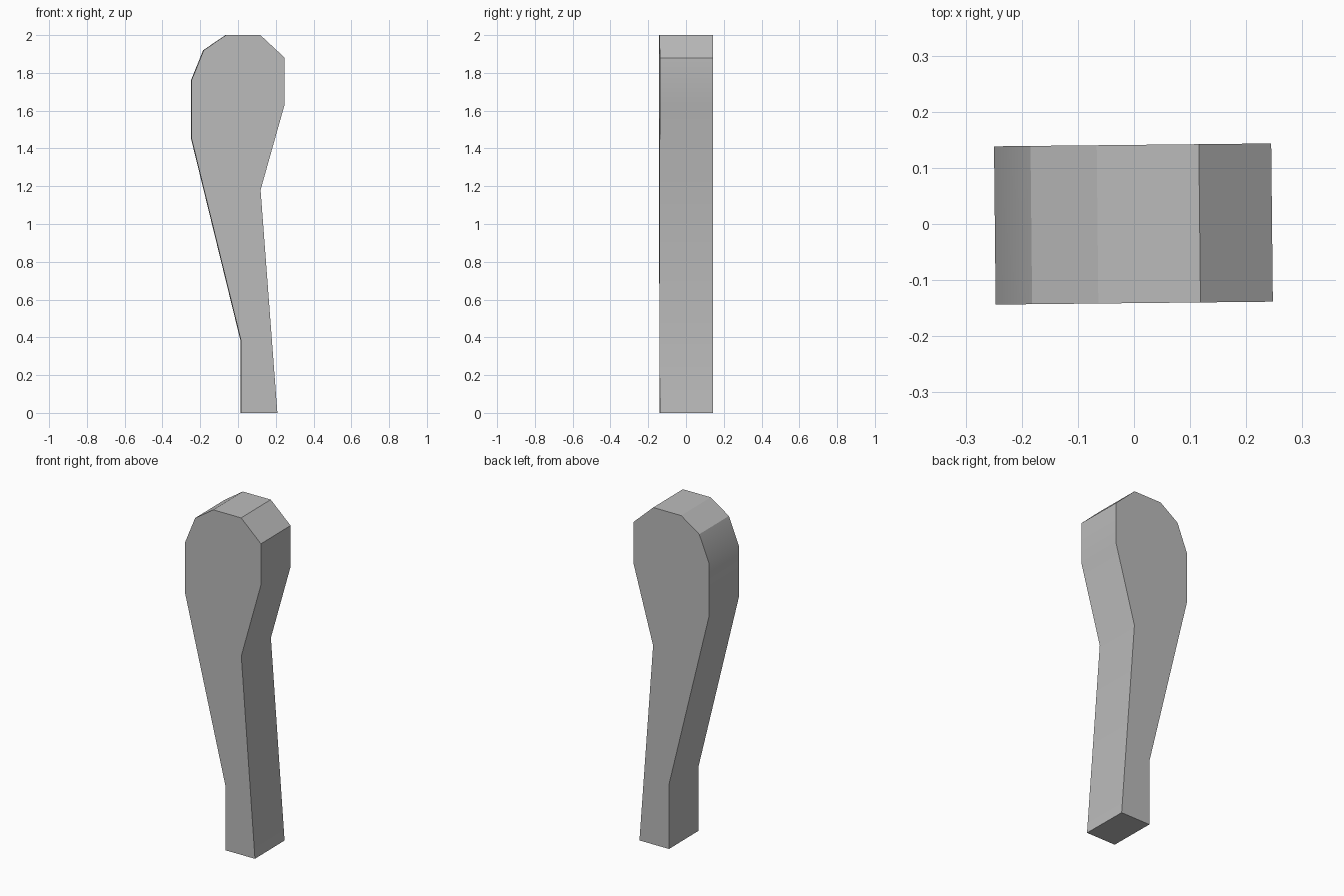
import bpy
import bmesh
import math
from mathutils import Matrix, Vector

cube = bpy.data.objects.get("Cube")
if cube:
    bpy.data.objects.remove(cube, do_unlink=True)

# Plain grey material
grey = bpy.data.materials.new("plain_grey")
grey.use_nodes = True
colour = (0.5, 0.5, 0.5, 1)
grey.diffuse_color = colour
grey.node_tree.nodes["Principled BSDF"].inputs["Base Color"].default_value = colour

# Outline of the club: narrow foot, long taper, faceted head
HALF_DEPTH = 0.141
outline = [
    (0.014, 0), (0.207, 0), (0.118, 1.18), (0.246, 1.635), (0.246, 1.88),
    (0.117, 2), (-0.065, 2), (-0.183, 1.92), (-0.248, 1.76),
    (-0.248, 1.455), (0.014, 0.385),
]

# Extrude the outline from front to back, with a very slight turn
bm = bmesh.new()
front = bm.faces.new([bm.verts.new((x, -HALF_DEPTH, z)) for x, z in outline])
back = bmesh.ops.extrude_face_region(bm, geom=[front], use_keep_orig=True)
moved = [v for v in back["geom"] if isinstance(v, bmesh.types.BMVert)]
bmesh.ops.translate(bm, verts=moved, vec=Vector((0, 2 * HALF_DEPTH, 0)))
bmesh.ops.rotate(bm, verts=bm.verts, matrix=Matrix.Rotation(math.radians(0.6), 3, "Z"))
bmesh.ops.recalc_face_normals(bm, faces=bm.faces)
mesh = bpy.data.meshes.new("club_body")
bm.to_mesh(mesh)
bm.free()
mesh.materials.append(grey)

club = bpy.data.objects.new("club_body", mesh)
bpy.context.collection.objects.link(club)

# Soften shallow bends, keep the facets and rims crisp
bpy.ops.object.select_all(action="DESELECT")
club.select_set(True)
bpy.context.view_layer.objects.active = club
bpy.ops.object.shade_smooth_by_angle(angle=math.radians(30))
